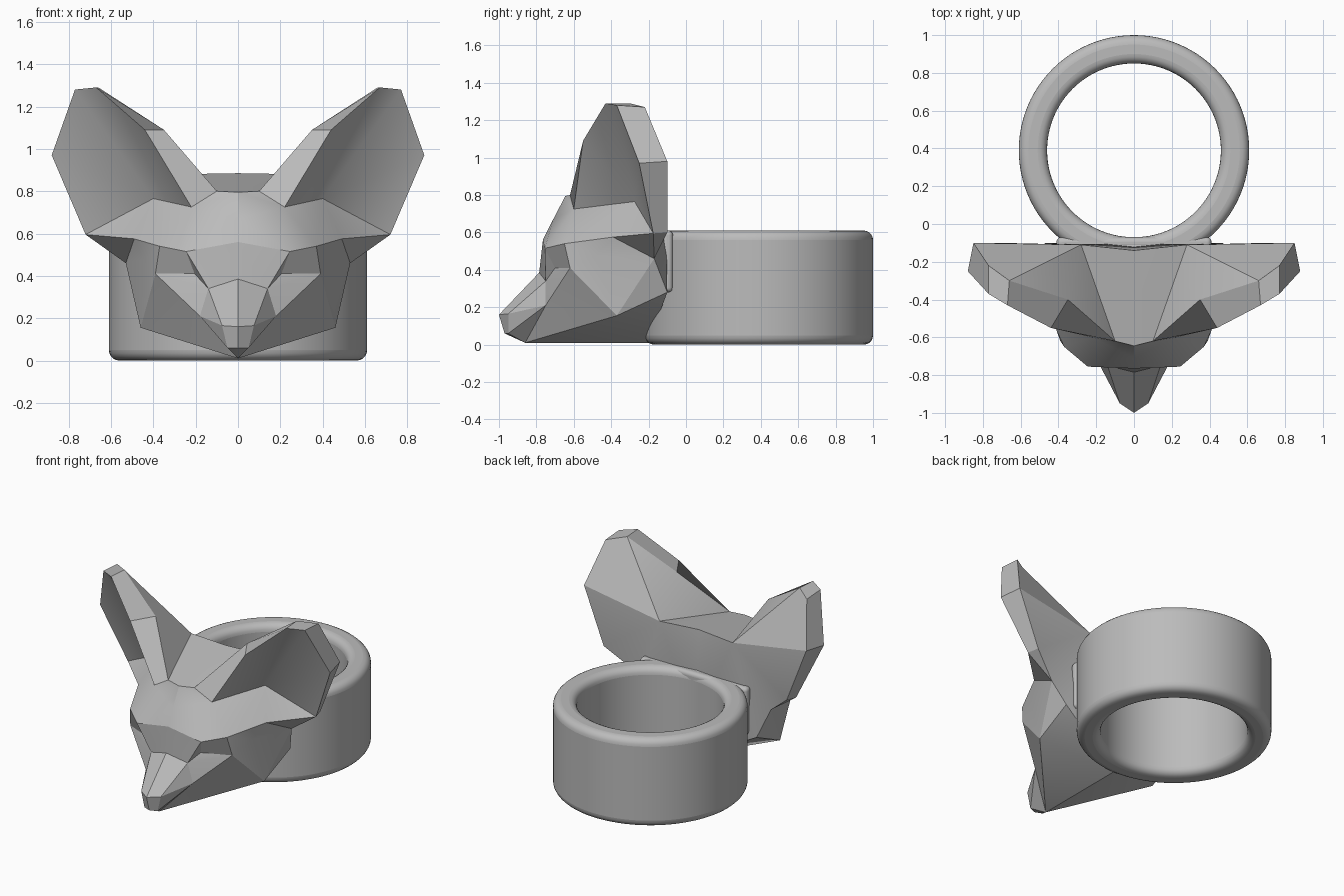
import bpy, bmesh, math
from mathutils import Vector

if "Cube" in bpy.data.objects:
    bpy.data.objects.remove(bpy.data.objects["Cube"], do_unlink=True)

metal = bpy.data.materials.new("plain grey")
metal.use_nodes = True
GREY = (0.5, 0.5, 0.5, 1)
metal.diffuse_color = GREY
metal.node_tree.nodes["Principled BSDF"].inputs["Base Color"].default_value = GREY


def finish(name, bm, angle, bevel=0):
    """Turn a bmesh into a named, shaded object."""
    bmesh.ops.recalc_face_normals(bm, faces=bm.faces[:])
    mesh = bpy.data.meshes.new(name)
    bm.to_mesh(mesh)
    bm.free()
    mesh.materials.append(metal)
    obj = bpy.data.objects.new(name, mesh)
    bpy.context.collection.objects.link(obj)
    if bevel:
        mod = obj.modifiers.new("rounded rims", "BEVEL")
        mod.width, mod.segments = bevel, 5
        mod.limit_method = "ANGLE"
        mod.angle_limit = math.radians(40)
    bpy.ops.object.select_all(action="DESELECT")
    obj.select_set(True)
    bpy.context.view_layer.objects.active = obj
    bpy.ops.object.shade_smooth_by_angle(angle=math.radians(angle))


# Facet corners on the centre line (y, z)
centre = dict(
    crown_back=(-.14, .885), crown=(-.645, .795), forehead=(-.71, .67),
    brow=(-.765, .56), bridge=(-.785, .385), nose=(-1, .16),
    lip=(-.97, .06), chin=(-.86, .01), throat=(-.2, .01), nape=(-.1, .28))

# Facet corners of the left half of the face
face = dict(
    crown_side=(.1, -.62, .8), crown_rear=(.28, -.11, .88),
    brow_in=(.245, -.755, .515), brow_out=(.37, -.65, .54),
    eye_out=(.39, -.62, .41), eye_mid=(.205, -.7, .41), eye_in=(.14, -.75, .34),
    muzzle=(.18, -.75, .21), nostril=(.075, -.95, .165), lip_side=(.05, -.95, .06),
    temple=(.44, -.48, .48), cheek=(.49, -.39, .575), neck=(.53, -.17, .46),
    jaw=(.46, -.37, .155), neck_low=(.47, -.1, .28))

# Facet corners of the left ear
ear = dict(
    hollow=(.4, -.275, .765), root=(.22, -.6, .725), rim_in=(.44, -.55, 1.09),
    rim_back=(.35, -.4, 1.09), tip_in=(.67, -.43, 1.29), tip_out=(.77, -.37, 1.28),
    tip_in_back=(.66, -.3, 1.29), tip_out_back=(.77, -.22, 1.27),
    side=(.88, -.25, .97), side_back=(.85, -.1, .98),
    lobe=(.72, -.175, .595), lobe_back=(.7, -.1, .6))

# Facets of the left half, region by region
brow_facets = [
    "crown_back crown crown_side crown_rear",
    "crown crown_side root forehead",
    "forehead root brow_in",
    "root brow_out brow_in",
    "forehead brow_in brow",
    "brow brow_in eye_in bridge"]
eye_facets = [
    "brow_in brow_out eye_out eye_mid",
    "brow_in eye_mid eye_in",
    "eye_mid eye_out eye_in",
    "eye_out muzzle eye_in"]
cheek_facets = [
    "eye_out jaw muzzle",
    "eye_out temple jaw",
    "brow_out temple eye_out",
    "brow_out cheek temple",
    "root hollow brow_out",
    "hollow cheek brow_out",
    "temple cheek neck",
    "temple neck jaw"]
muzzle_facets = [
    "bridge eye_in nostril nose",
    "eye_in muzzle nostril",
    "nostril muzzle lip_side",
    "nose nostril lip_side lip",
    "muzzle jaw chin",
    "lip_side muzzle chin",
    "lip_side chin lip",
    "jaw throat chin"]
inner_ear_facets = [
    "hollow root rim_in",
    "hollow rim_in tip_in",
    "hollow tip_in tip_out",
    "hollow tip_out side",
    "hollow side lobe",
    "hollow lobe cheek"]
ear_rim_facets = [
    "tip_in rim_in rim_back tip_in_back",
    "rim_in root crown_side rim_back",
    "tip_in tip_in_back tip_out_back tip_out",
    "tip_out tip_out_back side_back side",
    "side side_back lobe_back lobe"]
back_facets = [
    "crown_side rim_back crown_rear",
    "tip_in_back rim_back crown_rear",
    "tip_in_back crown_rear side_back tip_out_back",
    "crown_rear lobe_back side_back",
    "cheek lobe neck",
    "lobe lobe_back neck",
    "crown_rear lobe_back neck"]
neck_facets = [
    "crown_rear neck neck_low nape",
    "crown_back crown_rear nape",
    "jaw neck neck_low",
    "jaw neck_low throat",
    "nape neck_low throat"]
half_head = (brow_facets + eye_facets + cheek_facets + muzzle_facets
             + inner_ear_facets + ear_rim_facets + back_facets + neck_facets)

# Head: mirrored facets sharing the centre line
bm = bmesh.new()
spine = {n: bm.verts.new((0, y, z)) for n, (y, z) in centre.items()}
for sign in (1, -1):
    points = dict(spine)
    for n, (x, y, z) in {**face, **ear}.items():
        points[n] = bm.verts.new((sign * x, y, z))
    for facet in half_head:
        bm.faces.new([points[n] for n in facet.split()])
finish("animal_head", bm, 25)

# Finger ring: a rectangle spun around the hole
CENTRE_Y, OUTER, INNER, HEIGHT = .39, .61, .46, .61
bm = bmesh.new()
corners = [(INNER, 0), (OUTER, 0), (OUTER, HEIGHT), (INNER, HEIGHT)]
verts = [bm.verts.new((r, CENTRE_Y, z)) for r, z in corners]
edges = [bm.edges.new((verts[i - 1], verts[i])) for i in range(len(verts))]
bmesh.ops.spin(bm, geom=verts + edges, cent=(0, CENTRE_Y, 0), axis=(0, 0, 1),
               angle=math.tau, steps=96, use_merge=True)
bmesh.ops.remove_doubles(bm, verts=bm.verts[:], dist=.0001)
finish("finger_ring", bm, 35, .05)

# Mounting pad between head and ring
bm = bmesh.new()
bmesh.ops.create_cube(bm, size=1)
bmesh.ops.scale(bm, vec=Vector((.82, .06, .33)), verts=bm.verts[:])
bmesh.ops.translate(bm, vec=Vector((0, -.1, .445)), verts=bm.verts[:])
finish("mounting_pad", bm, 35, .025)
